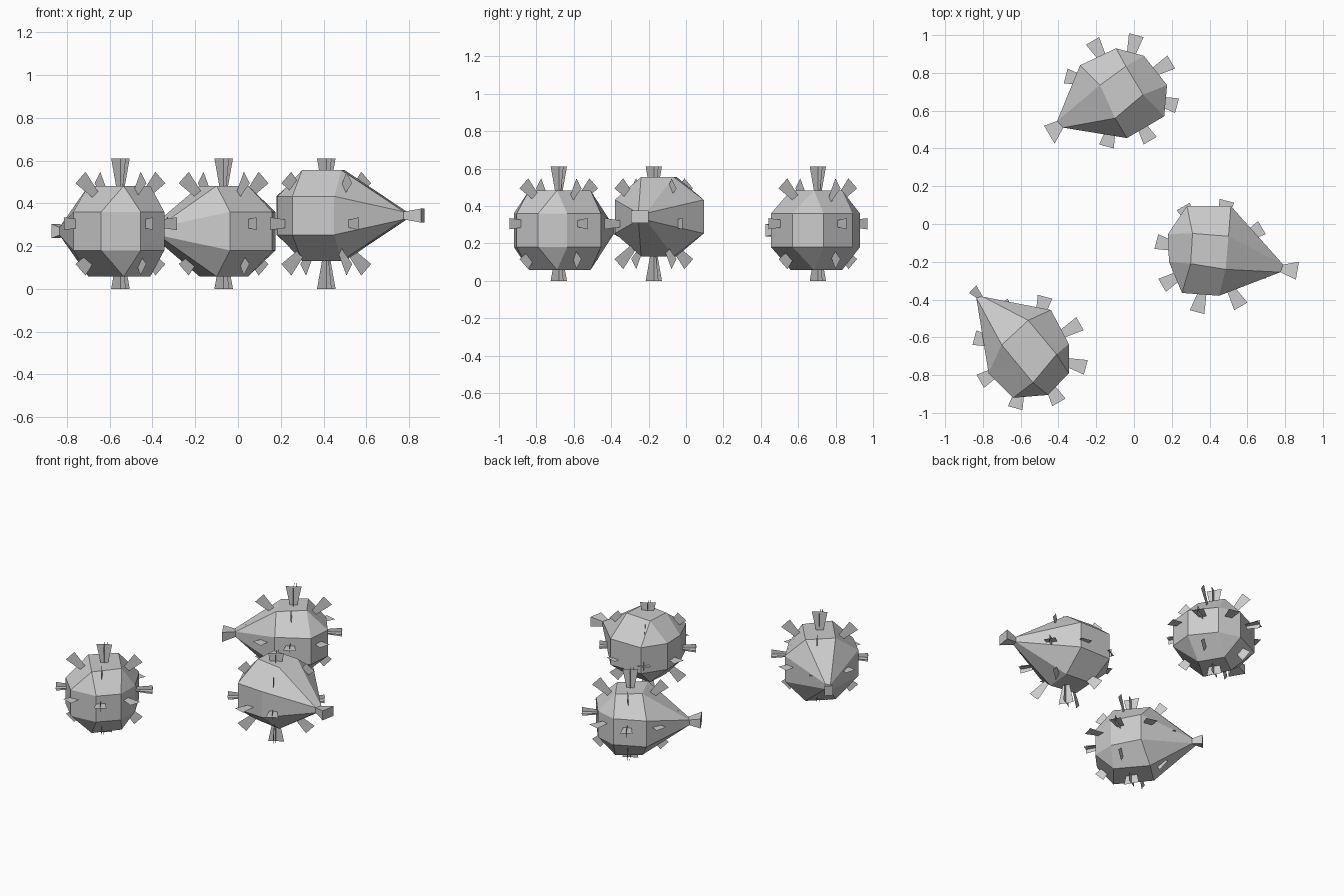
import bpy
import bmesh
from math import radians, cos, sin
from mathutils import Vector

cube = bpy.data.objects.get("Cube")
if cube:
    bpy.data.objects.remove(cube, do_unlink=True)

# One plain grey for everything
grey = bpy.data.materials.new("stone_grey")
grey.use_nodes = True
colour = (0.6, 0.6, 0.6, 1)
grey.diffuse_color = colour
grey.node_tree.nodes["Principled BSDF"].inputs["Base Color"].default_value = colour

SPIKE_Z = 0.305
SPIKE_TIP = 0.305
SPIKE_ROOT = 0.17


def finish(bm, name):
    mesh = bpy.data.meshes.new(name)
    bm.to_mesh(mesh)
    bm.free()
    mesh.materials.append(grey)
    obj = bpy.data.objects.new(name, mesh)
    bpy.context.collection.objects.link(obj)
    return obj


def build_pod(name, mid_z, waist, cap, tail, flare):
    """Faceted pod: square caps, eight-sided waist, one side drawn out to a flared tail."""
    bm = bmesh.new()

    def level(points, height):
        return [bm.verts.new((x, y, mid_z + height)) for x, y in points]

    top, bottom = level(cap, 0.212), level(cap, -0.212)
    rings = []
    for side in (1, -1):
        start, end = level(tail, 0.018 * side)
        rings.append([start] + level(waist, 0.09 * side) + [end])
    upper, lower = rings

    # Caps, and the corner triangles and sloping quads beside them
    for corners, ring in ((top, upper), (bottom, lower)):
        bm.faces.new(corners)
        for k in range(4):
            n = (k + 1) % 4
            bm.faces.new((corners[k], ring[2 * k], ring[2 * k + 1]))
            bm.faces.new((corners[k], ring[2 * k + 1], ring[2 * n], corners[n]))

    # Waist band, left open at the tail
    for k in range(7):
        bm.faces.new((upper[k], upper[k + 1], lower[k + 1], lower[k]))

    # Flared end of the tail
    inner = [upper[0], upper[-1], lower[-1], lower[0]]
    outer = level(flare, 0.033) + level(flare[::-1], -0.033)
    for k in range(4):
        n = (k + 1) % 4
        bm.faces.new((inner[k], inner[n], outer[n], outer[k]))
    bm.faces.new(outer)
    bmesh.ops.recalc_face_normals(bm, faces=bm.faces)
    return finish(bm, name)


def build_spikes(name, x, y):
    """Three crossing rings of eight flat, flaring blades."""
    bm = bmesh.new()
    centre = Vector((x, y, SPIKE_Z))
    turn = radians(30)
    along = Vector((cos(turn), sin(turn), 0))
    across = Vector((-sin(turn), cos(turn), 0))
    up = Vector((0, 0, 1))
    for u, v, level_ring in ((along, across, True), (along, up, False), (across, up, False)):
        for k in range(8):
            angle = radians(45 * k)
            out = u * cos(angle) + v * sin(angle)
            side = v * cos(angle) - u * sin(angle)
            width = 0.04
            if not level_ring:
                width = {0: 0.03, 2: 0.05}.get(k % 4, 0.038)
            root = centre + out * SPIKE_ROOT
            tip = centre + out * SPIKE_TIP
            corners = (root - side * width * 0.45, tip - side * width,
                       tip + side * width, root + side * width * 0.45)
            bm.faces.new([bm.verts.new(c) for c in corners])
    return finish(bm, name)


# Front pod, tail to the back right
build_pod("front_pod", 0.27,
          [(-.77, -.79), (-.64, -.92), (-.455, -.905), (-.345, -.79), (-.345, -.635), (-.44, -.455)],
          [(-.7, -.64), (-.535, -.84), (-.41, -.69), (-.56, -.51)],
          [(-.835, -.39), (-.8, -.385)], [(-.873, -.365), (-.835, -.325)])
build_spikes("front_pod_spikes", -.55, -.68)

# Back pod, tail to the front right
build_pod("back_pod", 0.27,
          [(-.037, .455), (.16, .57), (.175, .735), (.053, .89), (-.095, .93), (-.286, .84)],
          [(-.1, .56), (.048, .685), (-.043, .835), (-.18, .735)],
          [(-.375, .51), (-.407, .545)], [(-.42, .425), (-.476, .52)])
build_spikes("back_pod_spikes", -.067, .705)

# Left pod, set a little higher, tail to the left
build_pod("left_pod", 0.343,
          [(.513, .095), (.28, .095), (.18, -.053), (.185, -.2), (.254, -.365), (.45, -.38)],
          [(.5, -.065), (.31, -.05), (.3, -.21), (.485, -.24)],
          [(.79, -.215), (.775, -.255)], [(.873, -.2), (.857, -.295)])
build_spikes("left_pod_spikes", .413, -.172)
